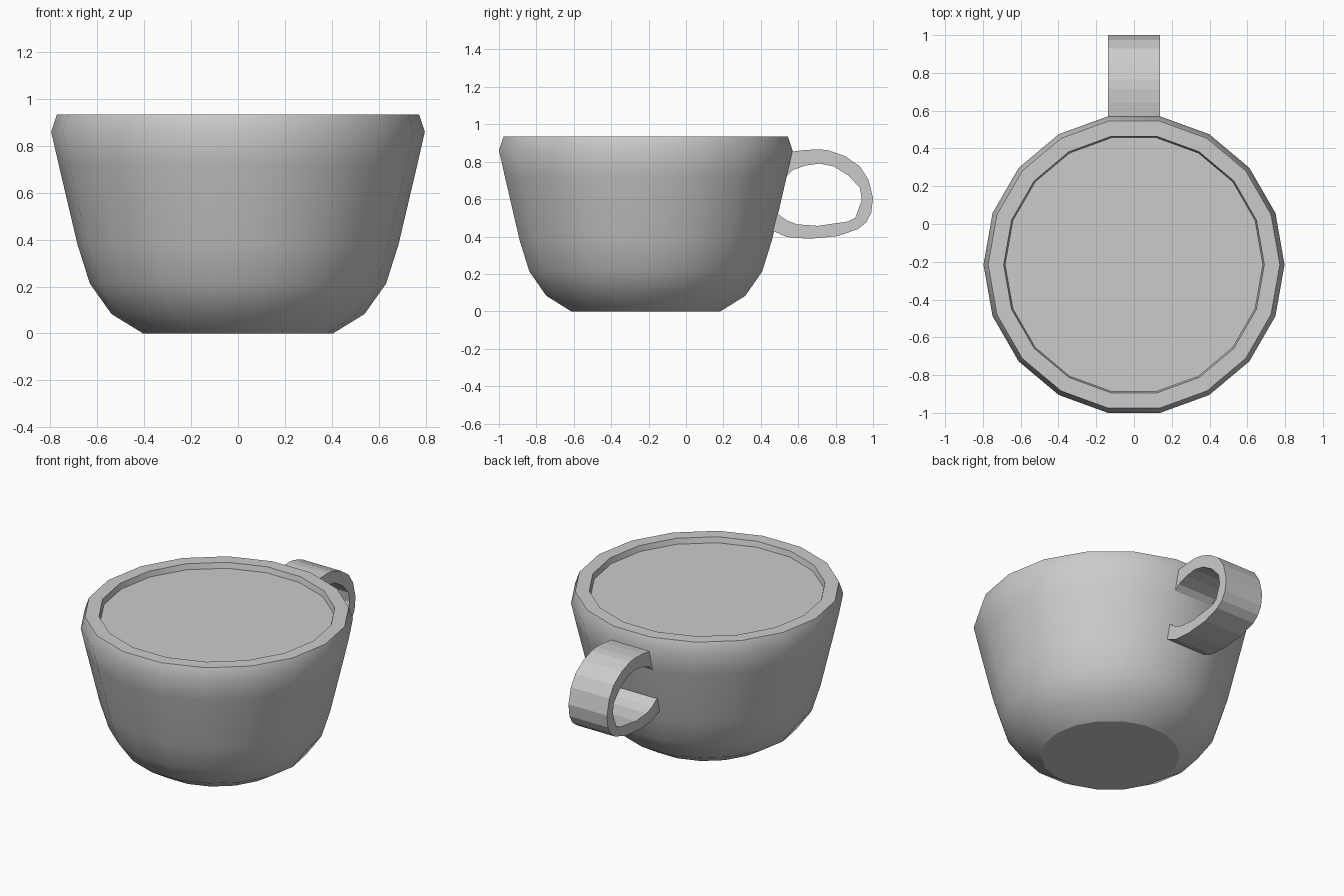
import bpy, bmesh
from math import cos, sin, tau, radians

if "Cube" in bpy.data.objects:
    bpy.data.objects.remove(bpy.data.objects["Cube"])

SIDES = 18
CUP_Y = -0.215


def finish(bm, name):
    bmesh.ops.recalc_face_normals(bm, faces=bm.faces)
    mesh = bpy.data.meshes.new(name)
    bm.to_mesh(mesh)
    bm.free()
    obj = bpy.data.objects.new(name, mesh)
    bpy.context.collection.objects.link(obj)
    return obj


def lathe(name, profile):
    """Revolve (radius, z) points into a closed solid with capped ends."""
    bm = bmesh.new()
    rings = [[bm.verts.new((r * cos(tau * i / SIDES), CUP_Y + r * sin(tau * i / SIDES), z))
              for i in range(SIDES)] for r, z in profile]
    for a, b in zip(rings, rings[1:]):
        for i in range(SIDES):
            j = (i + 1) % SIDES
            bm.faces.new((a[i], a[j], b[j], b[i]))
    bm.faces.new(rings[0])
    bm.faces.new(rings[-1])
    return finish(bm, name)


def prism(name, outline, half_width):
    """Extrude a (y, z) outline along x."""
    bm = bmesh.new()
    face = bm.faces.new([bm.verts.new((-half_width, y, z)) for y, z in outline])
    new = bmesh.ops.extrude_face_region(bm, geom=[face], use_keep_orig=True)
    verts = [g for g in new["geom"] if isinstance(g, bmesh.types.BMVert)]
    bmesh.ops.translate(bm, verts=verts, vec=(2 * half_width, 0, 0))
    return finish(bm, name)


# Cup: foot, rounded side, bevelled rim, shallow lip and the filled surface
cup = lathe("cup_body", [
    (0.405, 0), (0.54, 0.083), (0.632, 0.213), (0.685, 0.38),
    (0.765, 0.72), (0.797, 0.86), (0.772, 0.935),
    (0.69, 0.935), (0.682, 0.90)])
bpy.context.view_layer.objects.active = cup
cup.select_set(True)
bpy.ops.object.shade_smooth_by_angle(angle=radians(31))

# Handle: flat faceted strap looping out of the back wall
outer = [(0.56, 0.853), (0.64, 0.863), (0.715, 0.866), (0.765, 0.86), (0.85, 0.83),
         (0.93, 0.775), (0.975, 0.705), (1.0, 0.605), (0.99, 0.525), (0.963, 0.475),
         (0.92, 0.44), (0.81, 0.402), (0.66, 0.388), (0.54, 0.397), (0.465, 0.43)]
inner = [(0.485, 0.525), (0.54, 0.485), (0.595, 0.465), (0.705, 0.457), (0.865, 0.48),
         (0.905, 0.50), (0.94, 0.595), (0.93, 0.66), (0.87, 0.725), (0.79, 0.775),
         (0.715, 0.79), (0.64, 0.78), (0.57, 0.755), (0.53, 0.715)]
prism("handle", outer + inner, 0.137)
